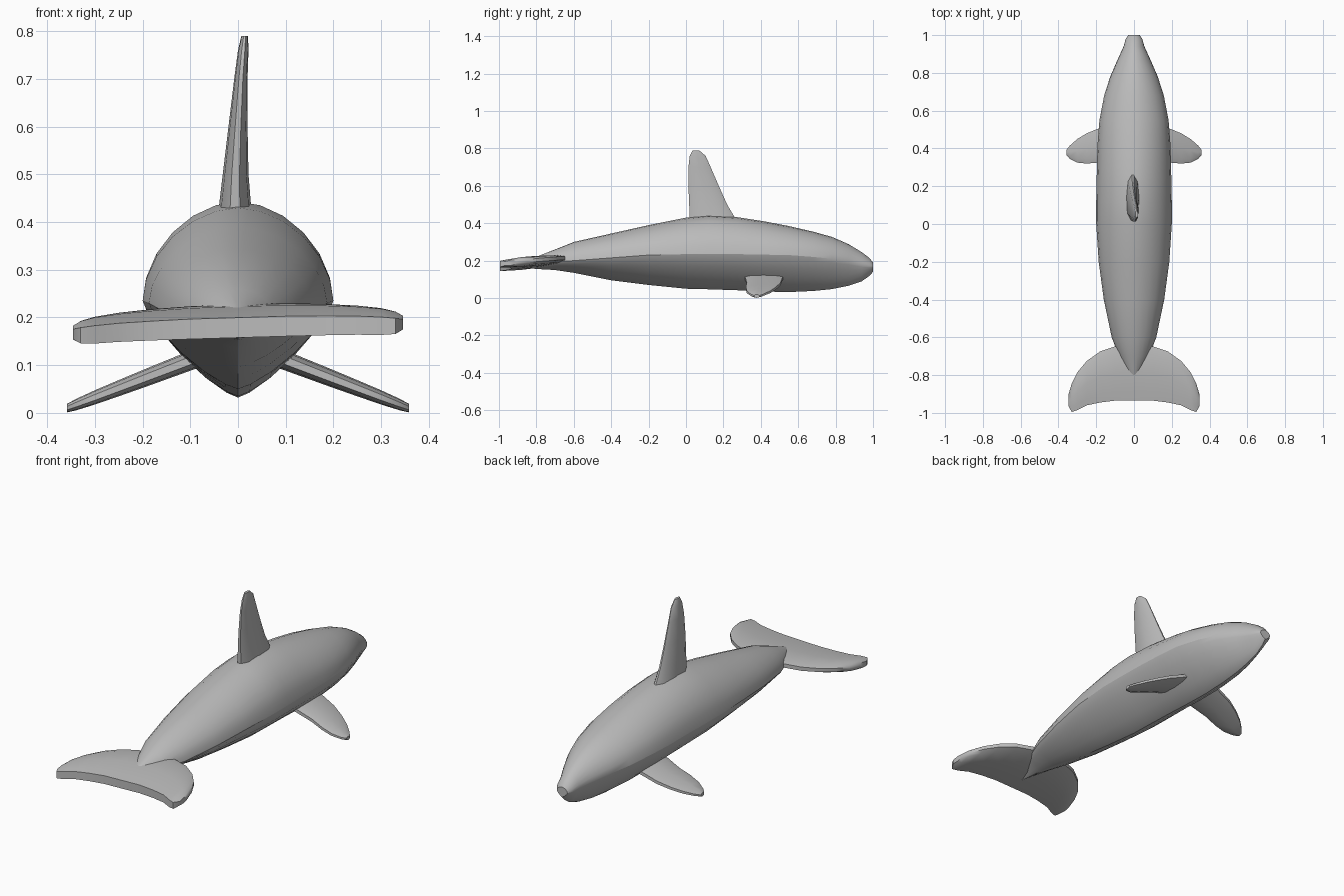
import bpy
import bmesh
import math
from mathutils import Vector

cube = bpy.data.objects.get("Cube")
if cube:
    bpy.data.objects.remove(cube, do_unlink=True)

# One plain grey skin for the whole animal
SKIN = (0.5, 0.5, 0.5, 1.0)
skin = bpy.data.materials.new("grey_skin")
skin.use_nodes = True
skin.diffuse_color = SKIN
bsdf = next(n for n in skin.node_tree.nodes if n.type == "BSDF_PRINCIPLED")
bsdf.inputs["Base Color"].default_value = SKIN


def loft(name, rings, smooth_angle):
    """Skin a list of equal-length closed rings and cap both ends."""
    bm = bmesh.new()
    loops = [[bm.verts.new(point) for point in ring] for ring in rings]
    count = len(loops[0])
    for near, far in zip(loops, loops[1:]):
        for i in range(count):
            j = (i + 1) % count
            bm.faces.new((near[i], near[j], far[j], far[i]))
    bm.faces.new(loops[0])
    bm.faces.new(loops[-1])
    bmesh.ops.recalc_face_normals(bm, faces=bm.faces)
    mesh = bpy.data.meshes.new(name)
    bm.to_mesh(mesh)
    bm.free()
    mesh.materials.append(skin)
    obj = bpy.data.objects.new(name, mesh)
    bpy.context.collection.objects.link(obj)
    bpy.ops.object.select_all(action="DESELECT")
    obj.select_set(True)
    bpy.context.view_layer.objects.active = obj
    bpy.ops.object.shade_smooth_by_angle(angle=math.radians(smooth_angle))
    return obj


def body_ring(y, width, bottom, middle, top, sides=24):
    """Rounded back above the widest line, keel-like belly below it."""
    ring = []
    for i in range(sides):
        angle = 2 * math.pi * i / sides
        c, s = math.cos(angle), math.sin(angle)
        power, height = (1.85, top - middle) if s >= 0 else (1.32, middle - bottom)
        x = math.copysign(abs(c) ** (2 / power), c) * width
        z = math.copysign(abs(s) ** (2 / power), s) * height
        ring.append(Vector((x, y, middle + z)))
    return ring


def fin_ring(lead, trail, half, place, edges):
    """Blade section: chord runs lead to trail, place(y, offset) puts it in space."""
    front, back = edges
    shape = [(0, front), (0.15, 0.75), (0.5, 1), (0.85, 0.85), (1, back)]
    upper = [(t, h) for t, h in shape]
    lower = [(t, -h) for t, h in reversed(shape)]
    return [Vector(place(lead + (trail - lead) * t, h * half)) for t, h in upper + lower]


# Body: y, half width, belly, widest line, back
sections = [
    (-0.85, 0.006, 0.16, 0.18, 0.20),
    (-0.79, 0.04, 0.155, 0.19, 0.225),
    (-0.7, 0.08, 0.15, 0.195, 0.26),
    (-0.6, 0.118, 0.135, 0.2, 0.3),
    (-0.4, 0.16, 0.095, 0.215, 0.345),
    (-0.2, 0.187, 0.07, 0.23, 0.39),
    (0.0, 0.2, 0.05, 0.235, 0.43),
    (0.12, 0.2, 0.047, 0.235, 0.443),
    (0.27, 0.197, 0.042, 0.235, 0.433),
    (0.42, 0.193, 0.035, 0.232, 0.41),
    (0.55, 0.183, 0.032, 0.23, 0.385),
    (0.68, 0.158, 0.038, 0.22, 0.355),
    (0.78, 0.126, 0.048, 0.21, 0.327),
    (0.87, 0.087, 0.066, 0.195, 0.288),
    (0.94, 0.055, 0.09, 0.178, 0.245),
    (0.98, 0.044, 0.118, 0.17, 0.215),
    (1.0, 0.03, 0.14, 0.167, 0.19),
]
loft("body", [body_ring(*row) for row in sections], 24)

# Dorsal fin: height, leading edge, trailing edge, half thickness, sideways lean
dorsal = [
    (0.39, 0.285, 0.022, 0.038, -0.007),
    (0.5, 0.22, 0.017, 0.027, -0.005),
    (0.6, 0.175, 0.013, 0.02, 0.0),
    (0.7, 0.132, 0.013, 0.014, 0.006),
    (0.76, 0.105, 0.02, 0.011, 0.011),
    (0.79, 0.07, 0.035, 0.007, 0.014),
]
loft("dorsal_fin",
     [fin_ring(lead, trail, half, lambda y, o: (lean + o, y, z), (0.15, 0.3))
      for z, lead, trail, half, lean in dorsal], 30)

# Flippers: distance out, leading edge, trailing edge, half thickness
flipper = [
    (0.06, 0.525, 0.31, 0.022),
    (0.19, 0.505, 0.325, 0.019),
    (0.25, 0.48, 0.32, 0.017),
    (0.3, 0.45, 0.325, 0.015),
    (0.34, 0.415, 0.345, 0.012),
    (0.358, 0.392, 0.365, 0.009),
]
for name, side in (("left_flipper", 1), ("right_flipper", -1)):
    loft(name,
         [fin_ring(lead, trail, half,
                   lambda y, o: (side * out, y, 0.148 - 0.385 * out + o), (0.4, 0.4))
          for out, lead, trail, half in flipper], 35)

# Tail fluke: one blade from tip to tip, sloping down to a blunt trailing edge
fluke_half = [
    (0.0, -0.63, -0.935, 0.028),
    (0.1, -0.648, -0.935, 0.028),
    (0.18, -0.675, -0.945, 0.027),
    (0.25, -0.725, -0.96, 0.026),
    (0.3, -0.785, -0.985, 0.025),
    (0.33, -0.845, -0.995, 0.022),
    (0.346, -0.9, -0.965, 0.014),
]
stations = [(-x, *rest) for x, *rest in reversed(fluke_half[1:])] + fluke_half
loft("tail_fluke",
     [fin_ring(lead, trail, half,
               lambda y, o: (x, y, 0.21 + 0.11 * (y + 0.65) + 0.03 * x + o), (0.35, 0.75))
      for x, lead, trail, half in stations], 35)
